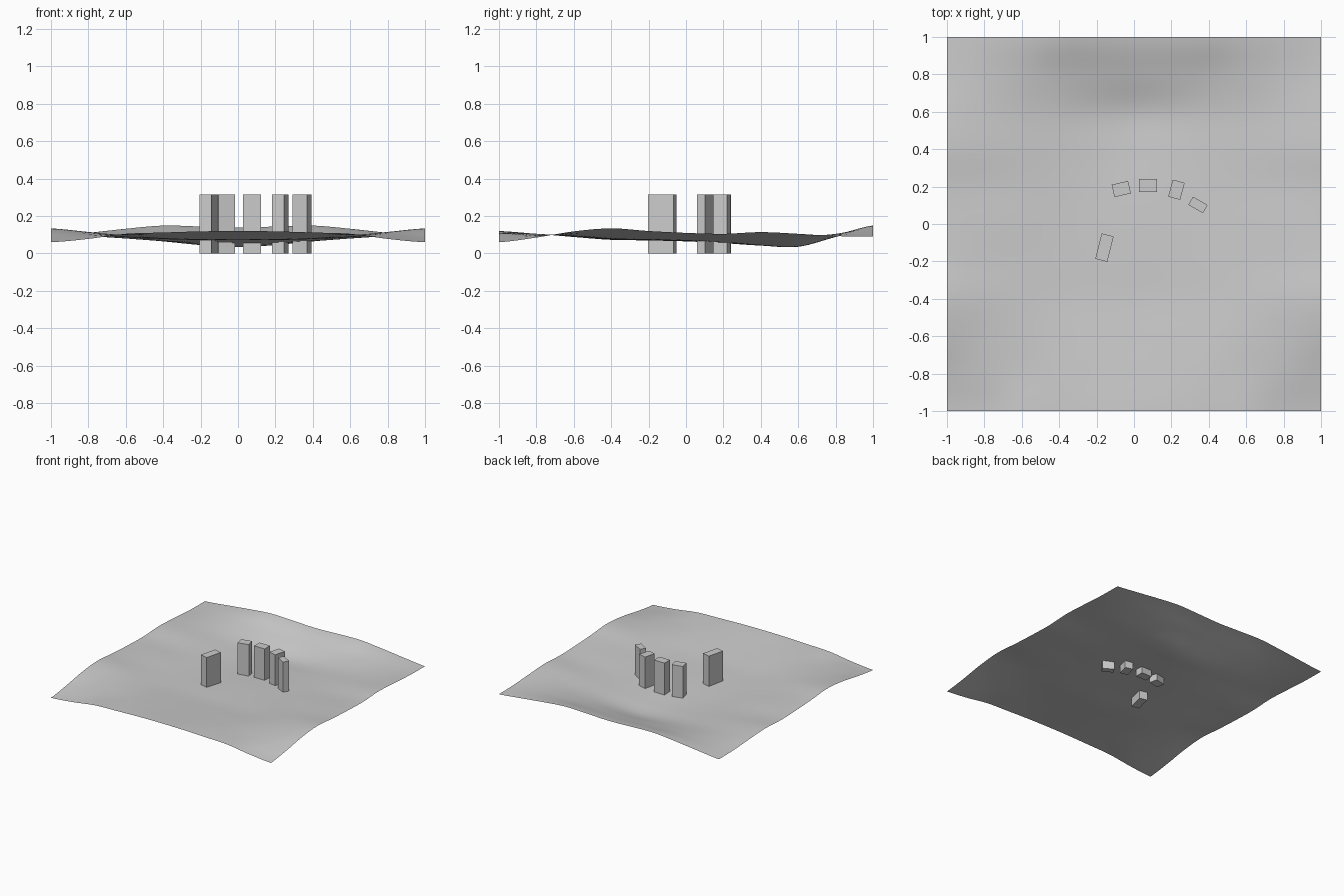
import bpy, bmesh
from math import radians, floor

if "Cube" in bpy.data.objects:
    bpy.data.objects.remove(bpy.data.objects["Cube"])

# Height control grid: rows run y = -1..1, columns run |x| = 0..1 (step 0.2)
HEIGHTS = [
    [.120, .118, .112, .105, .078, .060],
    [.105, .105, .105, .100, .095, .085],
    [.088, .090, .093, .100, .108, .118],
    [.073, .075, .080, .095, .115, .134],
    [.070, .070, .075, .088, .105, .120],
    [.065, .065, .070, .085, .100, .110],
    [.055, .057, .066, .080, .093, .105],
    [.042, .050, .065, .083, .100, .114],
    [.036, .048, .068, .085, .097, .105],
    [.088, .093, .100, .105, .100, .093],
    [.138, .144, .149, .132, .110, .090],
]


def spline(get, t, last):
    """Catmull-Rom through evenly spaced samples."""
    i = min(int(floor(t)), last - 1)
    f = t - i
    p0, p1, p2, p3 = (get(i + k) for k in (-1, 0, 1, 2))
    return p1 + 0.5 * f * (p2 - p0 + f * (2*p0 - 5*p1 + 4*p2 - p3 + f * (3*(p1 - p2) + p3 - p0)))


def height(x, y):
    def row(j):
        r = HEIGHTS[max(0, min(10, j))]
        return spline(lambda i: r[min(5, abs(i))], abs(x) * 5, 5)
    return spline(row, (y + 1) * 5, 10)


def make_object(name, bm):
    mesh = bpy.data.meshes.new(name)
    bm.to_mesh(mesh)
    bm.free()
    obj = bpy.data.objects.new(name, mesh)
    bpy.context.collection.objects.link(obj)
    return obj


# Rolling ground sheet: a shallow bowl, mirrored left to right
bm = bmesh.new()
bmesh.ops.create_grid(bm, x_segments=64, y_segments=64, size=1)
for v in bm.verts:
    v.co.z = height(v.co.x, v.co.y)
for f in bm.faces:
    f.smooth = True
make_object("terrain", bm)

# Standing blocks: centre x, y, width, depth, turn in degrees
BLOCKS = [
    (-.068, .187, .090, .068, 13),
    (.075, .205, .096, .070, 0),
    (.227, .183, .066, .094, -15),
    (.342, .102, .090, .050, -30),
    (-.158, -.126, .066, .140, -14),
]
for n, (x, y, w, d, turn) in enumerate(BLOCKS, 1):
    bm = bmesh.new()
    bmesh.ops.create_cube(bm, size=1)
    bmesh.ops.scale(bm, vec=(w, d, .315), verts=bm.verts)
    block = make_object(f"standing_block_{n}", bm)
    block.location = (x, y, .1575)
    block.rotation_euler.z = radians(turn)
